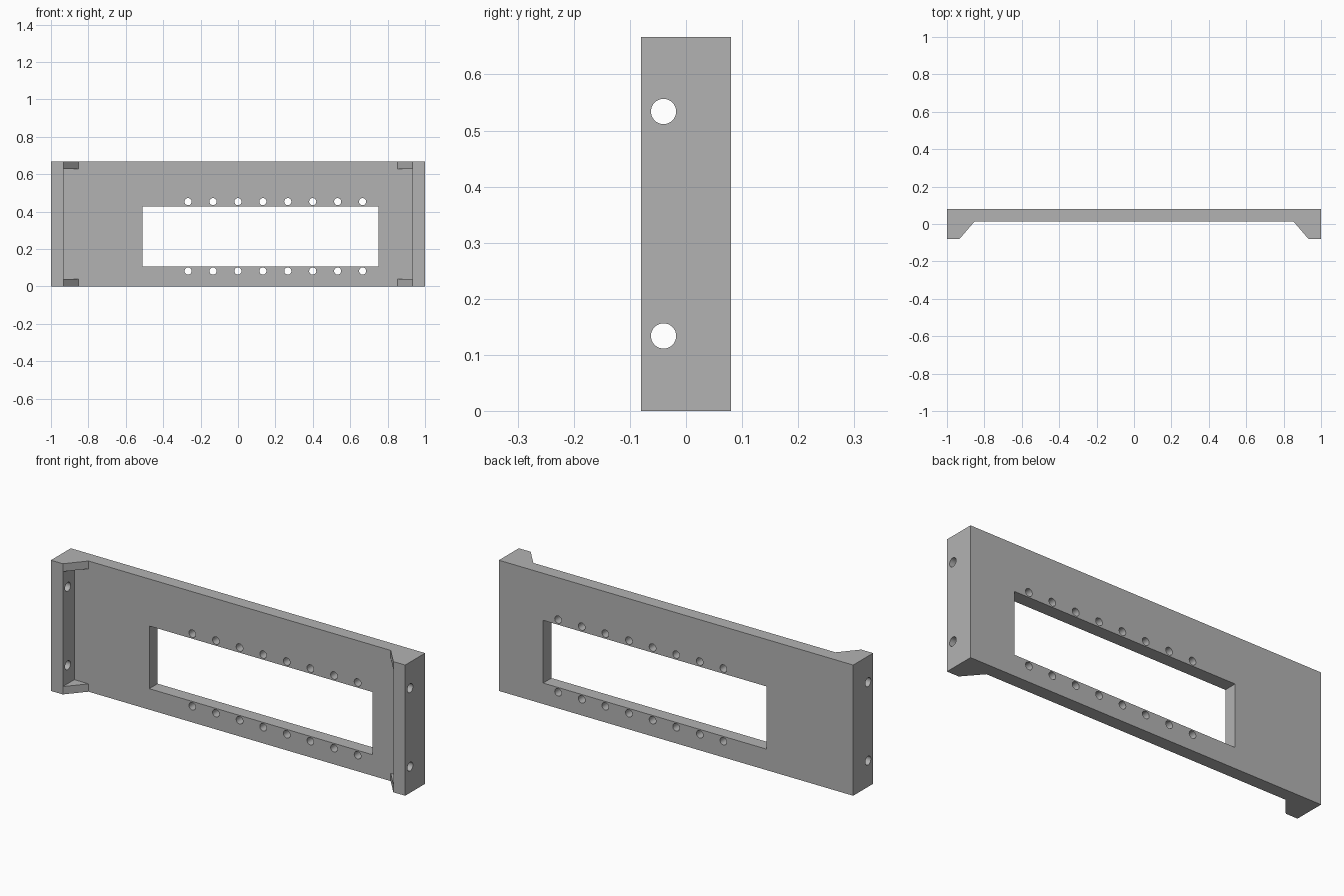
import bpy, bmesh
from math import pi
from mathutils import Matrix, Vector

old = bpy.data.objects.get("Cube")
if old:
    bpy.data.objects.remove(old, do_unlink=True)

HEIGHT, FRONT, PANEL, BACK = 0.667, -0.08, 0.013, 0.08
EAR = 0.933       # inner face of the side flanges
BRACE = 0.853     # where the corner braces meet the panel
BRACE_T = 0.04    # brace thickness

grey = bpy.data.materials.new("grey")
grey.use_nodes = True
grey.diffuse_color = (0.45, 0.45, 0.45, 1)
grey.node_tree.nodes["Principled BSDF"].inputs["Base Color"].default_value = grey.diffuse_color


def make_object(name, bm):
    bmesh.ops.recalc_face_normals(bm, faces=bm.faces)
    mesh = bpy.data.meshes.new(name)
    bm.to_mesh(mesh)
    bm.free()
    mesh.materials.append(grey)
    obj = bpy.data.objects.new(name, mesh)
    bpy.context.collection.objects.link(obj)
    return obj


def add_box(bm, low, high):
    low, high = Vector(low), Vector(high)
    size = Matrix.Diagonal((*(high - low), 1))
    bmesh.ops.create_cube(bm, size=1, matrix=Matrix.Translation((low + high) / 2) @ size)


def add_rod(bm, centre, radius, length, axis):
    turn = Matrix.Rotation(pi / 2, 4, axis)
    bmesh.ops.create_cone(bm, cap_ends=True, segments=32, radius1=radius, radius2=radius,
                          depth=length, matrix=Matrix.Translation(centre) @ turn)


def cut(body, cutter):
    cutter.hide_render = True
    cutter.hide_set(True)
    mod = body.modifiers.new(cutter.name, "BOOLEAN")
    mod.operation, mod.solver, mod.object = "DIFFERENCE", "EXACT", cutter


# Panel outline with flanges and sloped braces, extruded upward
bm = bmesh.new()
half = [(1, BACK), (1, FRONT), (EAR, FRONT), (BRACE, PANEL)]
outline = half + [(-x, y) for x, y in reversed(half)]
face = bm.faces.new([bm.verts.new((x, y, 0)) for x, y in outline])
top = bmesh.ops.extrude_face_region(bm, geom=[face])["geom"]
bmesh.ops.translate(bm, vec=(0, 0, HEIGHT),
                    verts=[v for v in top if isinstance(v, bmesh.types.BMVert)])
panel = make_object("mounting_panel", bm)

# Pocket that leaves thin braces only at the top and bottom
bm = bmesh.new()
add_box(bm, (-EAR, -0.3, BRACE_T), (EAR, PANEL, HEIGHT - BRACE_T))
cut(panel, make_object("pocket_cutter", bm))

# Window and the two rows of small holes
bm = bmesh.new()
add_box(bm, (-0.51, -0.2, 0.107), (0.75, 0.2, 0.427))
for z in (0.082, 0.453):
    for i in range(8):
        add_rod(bm, (-0.267 + i * 0.1333, 0, z), 0.019, 0.4, "X")
cut(panel, make_object("window_cutter", bm))

# Mounting holes through both side flanges
bm = bmesh.new()
for z in (0.134, 0.534):
    add_rod(bm, (0, -0.04, z), 0.0225, 2.4, "Y")
cut(panel, make_object("side_hole_cutter", bm))

# Apply the cuts and keep only the finished panel
bpy.context.view_layer.update()
result = bpy.data.meshes.new_from_object(
    panel.evaluated_get(bpy.context.evaluated_depsgraph_get()))
cutters = [m.object for m in panel.modifiers]
panel.modifiers.clear()
panel.data = result
for cutter in cutters:
    bpy.data.objects.remove(cutter, do_unlink=True)

# Smooth hole walls with sharp edges
bpy.ops.object.select_all(action="DESELECT")
panel.select_set(True)
bpy.context.view_layer.objects.active = panel
bpy.ops.object.shade_smooth_by_angle()
